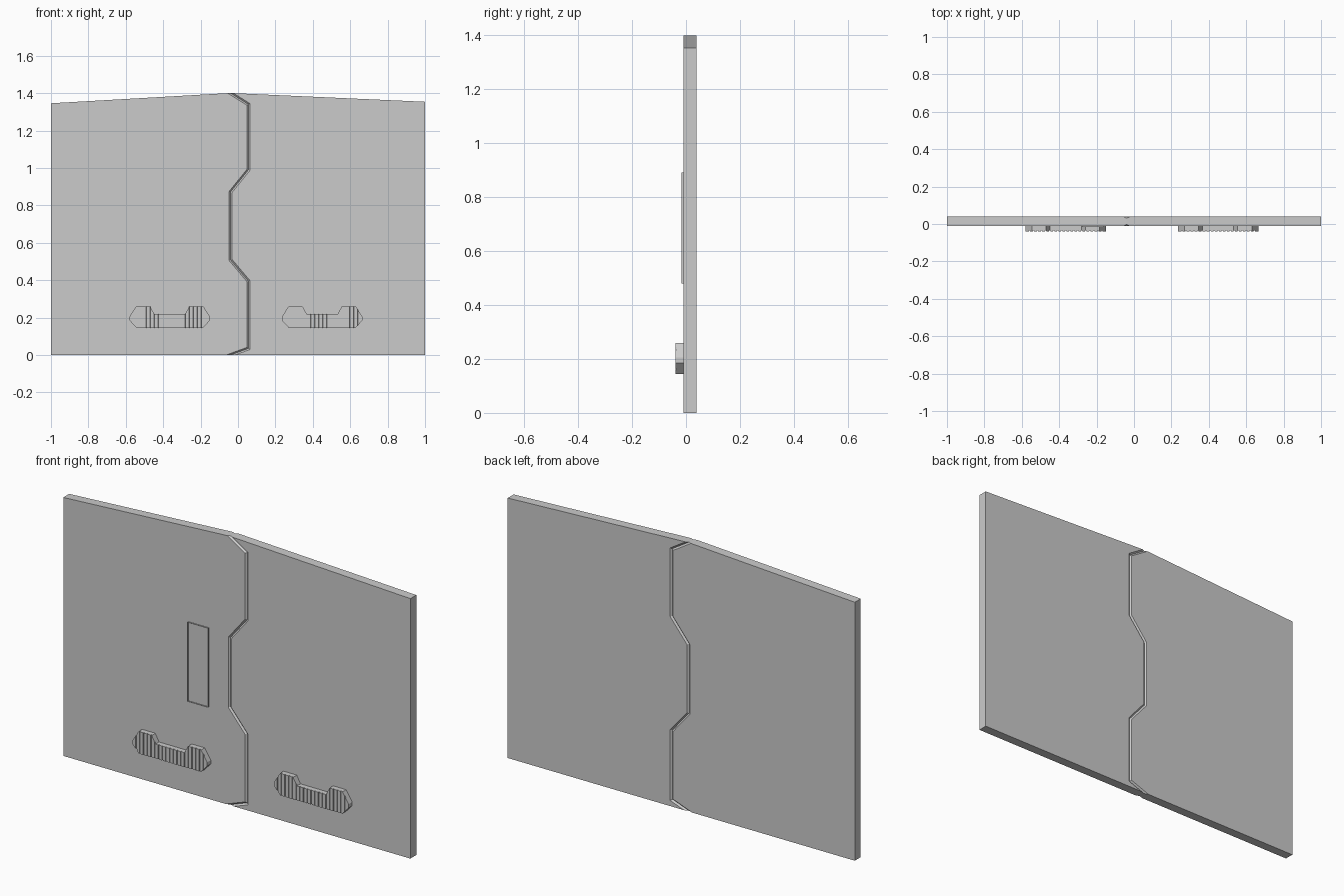
import bpy, bmesh
from mathutils import Vector

if "Cube" in bpy.data.objects:
    bpy.data.objects.remove(bpy.data.objects["Cube"])

FRONT, BACK, CH = -0.01, 0.039, 0.008


def make_object(name, bm):
    bmesh.ops.recalc_face_normals(bm, faces=bm.faces)
    mesh = bpy.data.meshes.new(name)
    bm.to_mesh(mesh)
    bm.free()
    obj = bpy.data.objects.new(name, mesh)
    bpy.context.collection.objects.link(obj)
    return obj


def loft(name, rings, caps=True):
    bm = bmesh.new()
    loops = [[bm.verts.new(p) for p in ring] for ring in rings]
    n = len(loops[0])
    for a, b in zip(loops, loops[1:]):
        for i in range(n):
            j = (i + 1) % n
            bm.faces.new((a[i], a[j], b[j], b[i]))
    if caps:
        bm.faces.new(loops[0][::-1])
        bm.faces.new(loops[-1])
    return make_object(name, bm)


# Zigzag seam between the two door leaves, bottom to top
SEAM = [Vector(p) for p in ((-0.04, 0), (0.056, 0.035), (0.056, 0.395), (-0.041, 0.51),
                            (-0.041, 0.87), (0.056, 0.99), (0.056, 1.34), (-0.04, 1.4))]


def offset_seam(d):
    normals = []
    for a, b in zip(SEAM, SEAM[1:]):
        t = (b - a).normalized()
        normals.append(Vector((t.y, -t.x)))
    out = [SEAM[0] + Vector((d / normals[0].x, 0))]
    for p, n1, n2 in zip(SEAM[1:-1], normals, normals[1:]):
        out.append(p + (n1 + n2) * d / (1 + n1.dot(n2)))
    out.append(SEAM[-1] + Vector((d / normals[-1].x, 0)))
    return out


# Door leaves with chamfered seam edges front and back
def door(name, side, outer_top):
    rings = []
    for y, d in ((FRONT, CH), (FRONT + CH, 0), (BACK - CH, 0), (BACK, CH)):
        outline = offset_seam(side * d) + [Vector((side, outer_top)), Vector((side, 0))]
        rings.append([(p.x, y, p.y) for p in outline])
    loft(name, rings)


door("left_door", -1, 1.346)
door("right_door", 1, 1.354)


# Ribbed handles: cross-sections swept along x, stepping in for each groove
TOP = ((-0.215, 0.205), (-0.18, 0.26), (-0.105, 0.26), (-0.083, 0.22),
       (0.083, 0.22), (0.105, 0.26), (0.18, 0.26), (0.215, 0.205))
BOTTOM = ((-0.215, 0.185), (-0.178, 0.145), (0.178, 0.145), (0.215, 0.185))


def height(profile, x):
    for (x0, z0), (x1, z1) in zip(profile, profile[1:]):
        if x <= x1 + 1e-9:
            return z0 + (z1 - z0) * (x - x0) / (x1 - x0)
    return profile[-1][1]


def handle(name, cx):
    outer, inner, half = -0.0395, -0.0345, 0.0035
    stations = [(p[0], outer) for p in TOP + BOTTOM[1:-1]]
    grooves = [(i - 9) * 0.0215 for i in range(19)]
    stations = [s for s in stations if all(abs(s[0] - g) > half for g in grooves)]
    for g in grooves:
        stations += [(g - half, outer), (g - half + 0.0005, inner),
                     (g + half - 0.0005, inner), (g + half, outer)]
    rings = []
    for x, y in sorted(stations):
        zb, zt = height(BOTTOM, x), height(TOP, x)
        rings.append([(cx + x, y, zb), (cx + x, y, zt),
                      (cx + x, FRONT, zt), (cx + x, FRONT, zb)])
    loft(name, rings)


handle("left_handle", -0.365)
handle("right_handle", 0.45)

# Thin raised rim on the left leaf
corners = ((-0.279, 0.48), (-0.161, 0.48), (-0.161, 0.892), (-0.279, 0.892))
loft("raised_rim", [[(x, y, z) for x, z in corners] for y in (-0.017, FRONT)], caps=False)
